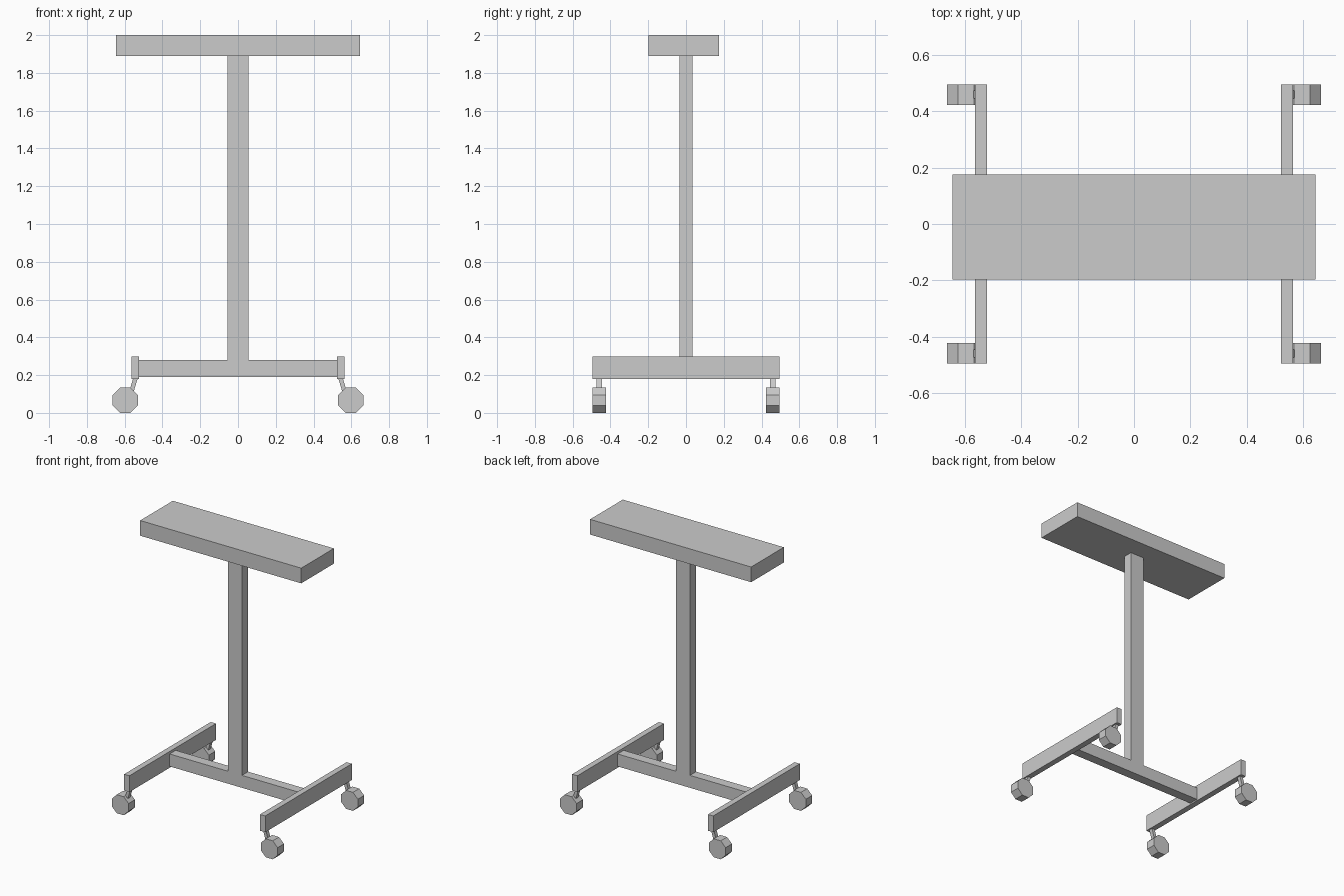
import bpy, bmesh, math
from mathutils import Matrix, Vector

if "Cube" in bpy.data.objects:
    bpy.data.objects.remove(bpy.data.objects["Cube"])


def finish(name, bm):
    bmesh.ops.recalc_face_normals(bm, faces=bm.faces[:])
    me = bpy.data.meshes.new(name)
    bm.to_mesh(me)
    bm.free()
    ob = bpy.data.objects.new(name, me)
    bpy.context.collection.objects.link(ob)
    return ob


def box(name, x, y, z):
    """Box from (min, max) ranges on each axis."""
    bm = bmesh.new()
    size = Vector([r[1] - r[0] for r in (x, y, z)])
    mid = Vector([(r[1] + r[0]) / 2 for r in (x, y, z)])
    bmesh.ops.create_cube(bm, size=1, matrix=Matrix.Translation(mid) @ Matrix.Diagonal(size.to_4d()))
    return finish(name, bm)


def wheel(name, x, y, z, flat_radius, width):
    """Eight-sided wheel with its axle along y, standing on a flat."""
    bm = bmesh.new()
    r = flat_radius / math.cos(math.pi / 8)
    mat = (Matrix.Translation((x, y, z)) @ Matrix.Rotation(math.pi / 2, 4, 'X')
           @ Matrix.Rotation(math.pi / 8, 4, 'Z'))
    bmesh.ops.create_cone(bm, cap_ends=True, segments=8, radius1=r, radius2=r,
                          depth=width, matrix=mat)
    return finish(name, bm)


# Table top, column and crossbar
box("table_top", (-0.645, 0.645), (-0.198, 0.176), (1.89, 2.0))
box("column", (-0.056, 0.056), (-0.035, 0.035), (0.28, 1.89))
box("crossbar", (-0.53, 0.53), (-0.035, 0.035), (0.19, 0.28))

for sx, side in ((-1, "left"), (1, "right")):
    # Foot rail
    box(f"foot_{side}", sorted((sx * 0.523, sx * 0.565)), (-0.495, 0.495), (0.18, 0.298))
    for sy, end in ((-1, "front"), (1, "back")):
        # Caster wheel
        wheel(f"wheel_{end}_{side}", sx * 0.597, sy * 0.459, 0.067, 0.067, 0.072)
        # Slanted caster stem, sheared outward towards the wheel
        stem = box(f"stem_{end}_{side}", (-0.012, 0.012),
                   (sy * 0.46 - 0.014, sy * 0.46 + 0.014), (0.09, 0.19))
        for v in stem.data.vertices:
            v.co.x += sx * (0.541 + (0.19 - v.co.z) * 0.3)
